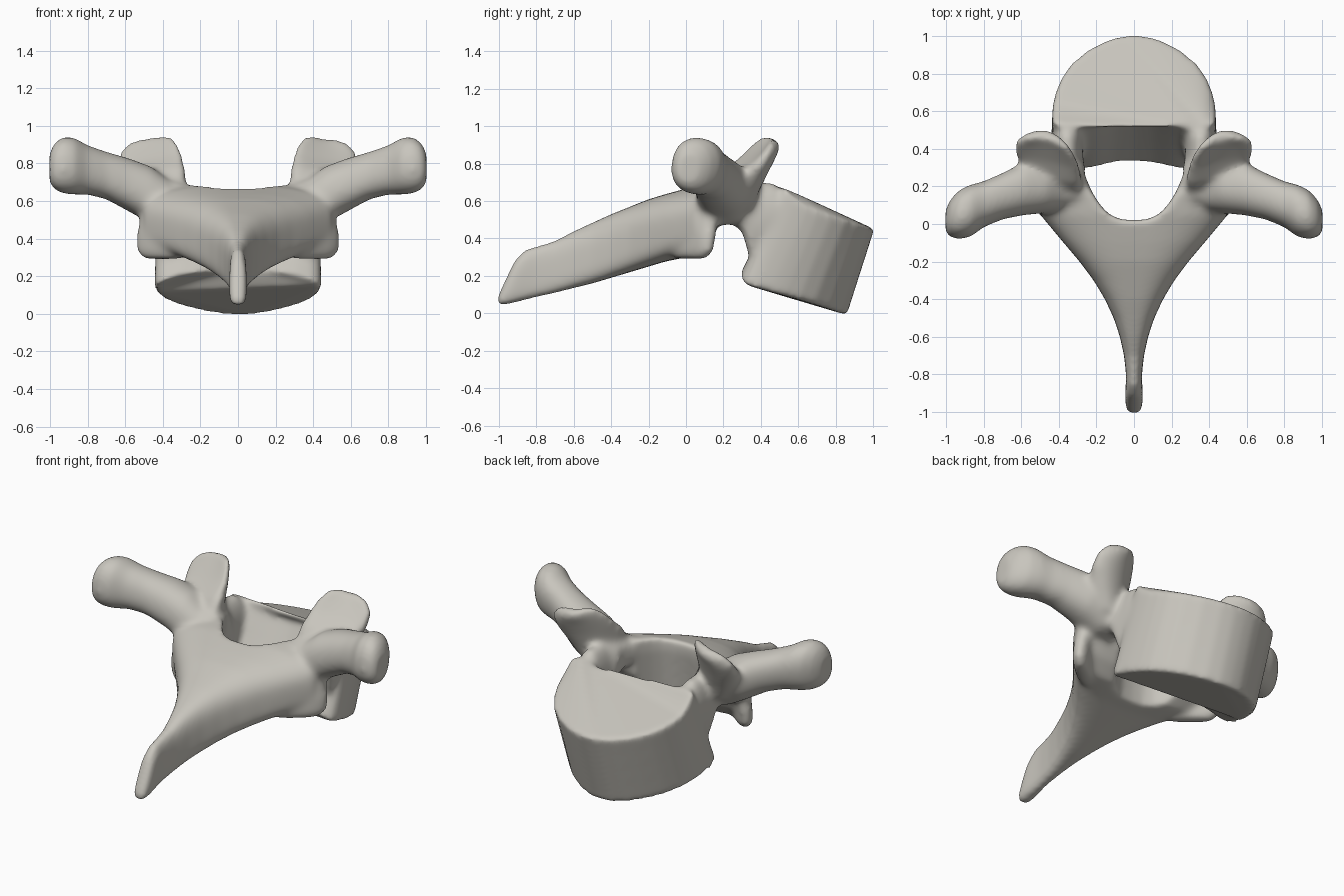
import bpy, bmesh, math
from mathutils import Vector

cube = bpy.data.objects.get("Cube")
if cube:
    bpy.data.objects.remove(cube, do_unlink=True)

bone = bpy.data.materials.new("bone_grey")
bone.use_nodes = True
color = (0.58, 0.56, 0.51, 1)
bone.diffuse_color = color
bone.node_tree.nodes["Principled BSDF"].inputs["Base Color"].default_value = color


def skin(bm, rings):
    """Bridge rings of points and cap both ends."""
    rows = [[bm.verts.new(p) for p in ring] for ring in rings]
    n = len(rows[0])
    for a, b in zip(rows, rows[1:]):
        for i in range(n):
            j = (i + 1) % n
            bm.faces.new((a[i], a[j], b[j], b[i]))
    caps = [bm.faces.new(rows[0][::-1]), bm.faces.new(rows[-1])]
    bmesh.ops.triangulate(bm, faces=caps, ngon_method="EAR_CLIP")


def rounded(value, power):
    return math.copysign(abs(value) ** power, value)


def loft(bm, sections, u, v, side=1, power=1.0, cup=0.0, n=32):
    """Sections are (x, y, z, radius along u, radius along v)."""
    u, v = Vector(u), Vector(v)
    rings = []
    for x, y, z, a, b in sections:
        ring = []
        for i in range(n):
            t = 2 * math.pi * i / n
            c, s = math.cos(t), math.sin(t)
            p = Vector((x, y, z)) + u * a * rounded(c, power)
            p += v * (b * rounded(s, power) + cup * (c * c - .4))
            p.x *= side
            ring.append(p)
        rings.append(ring)
    skin(bm, rings)


def make_object(name, bm):
    bmesh.ops.recalc_face_normals(bm, faces=bm.faces)
    mesh = bpy.data.meshes.new(name)
    bm.to_mesh(mesh)
    bm.free()
    obj = bpy.data.objects.new(name, mesh)
    bpy.context.collection.objects.link(obj)
    return obj


def mirrored(half):
    """Complete a half outline whose ends lie on the middle plane."""
    return half + [(-x, y) for x, y in half[-2:0:-1]]


bm = bmesh.new()

# Vertebral body: rounded outline, slanting end plates, notched rear
outline = mirrored([(0, .04), (.1, .025), (.2, -.02), (.3, -.04), (.39, -.03),
                    (.43, .02), (.435, .12), (.43, .25), (.415, .38), (.385, .53),
                    (.335, .68), (.25, .83), (.15, .94), (.07, .99), (0, 1)])
body_rings = []
for k in range(5):
    ring = []
    for x, t in outline:
        edge = (abs(x) / .43) ** 2
        low = Vector((x * 1.02, .31 + .55 * t, .24 - .25 * t - .085 * edge * (1 - t)))
        high = Vector((x, .53 + .477 * t, .605 - .155 * t + .07 * edge * max(0, 1 - 5 * t)))
        ring.append(low.lerp(high, k / 4))
    body_rings.append(ring)
skin(bm, body_rings)

# Laminae tapering into the spinous process: y, half width, bottom, top
arch = [(.18, .44, .47, .70), (.13, .50, .38, .69), (.05, .50, .305, .68),
        (-.1, .375, .28, .64), (-.2, .29, .25, .61), (-.3, .215, .22, .57),
        (-.4, .155, .19, .53), (-.5, .108, .16, .485), (-.6, .075, .135, .44),
        (-.7, .053, .108, .39), (-.8, .042, .085, .36), (-.86, .044, .07, .345),
        (-.92, .048, .055, .28), (-.97, .046, .045, .17), (-1.007, .035, .043, .09)]
rings = []
for y, w, low, top in arch:
    ring = []
    for i in range(40):
        t = 2 * math.pi * i / 40
        c, s = math.cos(t), math.sin(t)
        x = w * rounded(s, .75 if c > 0 else .5)
        z = (low + top) / 2 + (top - low) / 2 * rounded(c, .7 if c > 0 else .5)
        ring.append(Vector((x, y, z)))
    rings.append(ring)
skin(bm, rings)

for side in (1, -1):
    # Transverse process
    loft(bm, [(.34, .19, .58, .11, .11), (.46, .20, .63, .14, .15),
              (.58, .19, .685, .14, .14), (.7, .148, .735, .122, .125),
              (.8, .105, .765, .12, .13), (.87, .07, .785, .137, .15),
              (.93, .05, .79, .128, .15), (.975, .03, .785, .1, .125),
              (1.003, .015, .775, .06, .08)],
         (0, 1, -.15), (0, .15, 1), side, .88)
    # Superior articular facet, cupped towards the rear
    loft(bm, [(.41, .24, .62, .14, .11), (.44, .30, .72, .17, .09),
              (.465, .37, .80, .18, .06), (.475, .42, .865, .168, .045),
              (.47, .452, .91, .132, .037), (.455, .468, .932, .075, .025)],
         (.95, .2, -.15), (0, -.83, .55), side, .95, .045)
    # Pedicle
    loft(bm, [(.37, .13, .60, .13, .10), (.355, .22, .61, .125, .11),
              (.355, .30, .575, .1, .14), (.355, .345, .49, .085, .215),
              (.355, .47, .53, .08, .17), (.35, .58, .5, .06, .08)],
         (1, 0, 0), (0, 0, 1), side)
    # Inferior articular process, a plate in line with the lamina
    loft(bm, [(.405, .025, .29, .12, .035), (.415, .035, .33, .155, .05),
              (.42, .05, .41, .15, .055), (.415, .07, .5, .13, .06),
              (.41, .11, .6, .12, .07)],
         (.75, .65, 0), (-.65, .75, 0), side, .8)

vertebra = make_object("vertebra", bm)

# Cutter for the spinal canal, widening a little below
bm = bmesh.new()
canal = mirrored([(0, .02), (.07, .025), (.13, .05), (.175, .095), (.215, .155),
                  (.245, .22), (.265, .27), (.25, .34), (.2, .4), (0, .42)])
skin(bm, [[Vector((x * w, .4 - (.4 - y) * d, z)) for x, y in canal]
          for z, w, d in ((.1, 1.15, 1.2), (.35, 1.08, 1.1), (.6, 1, 1), (1.1, 1, 1))])
bore = make_object("canal_cutter", bm)
bore.hide_render = True

# Keep the cutter from biting into the rear wall of the body
bm = bmesh.new()
skin(bm, body_rings)
body = make_object("body_core", bm)
body.hide_render = True


def remesh(size):
    mod = vertebra.modifiers.new("Blend", "REMESH")
    mod.mode = "VOXEL"
    mod.voxel_size = size


def boolean(operation, other):
    mod = vertebra.modifiers.new(operation.title(), "BOOLEAN")
    mod.operation = operation
    mod.object = other
    mod.solver = "EXACT"


remesh(.015)
boolean("DIFFERENCE", bore)
boolean("UNION", body)
remesh(.013)
smooth = vertebra.modifiers.new("Soften", "SMOOTH")
smooth.factor = .5
smooth.iterations = 20

# Bake the blended surface and drop the helpers
depsgraph = bpy.context.evaluated_depsgraph_get()
mesh = bpy.data.meshes.new_from_object(vertebra.evaluated_get(depsgraph))
vertebra.modifiers.clear()
vertebra.data = mesh
for helper in (bore, body):
    bpy.data.objects.remove(helper, do_unlink=True)
mesh.materials.clear()
mesh.materials.append(bone)
mesh.shade_smooth()
